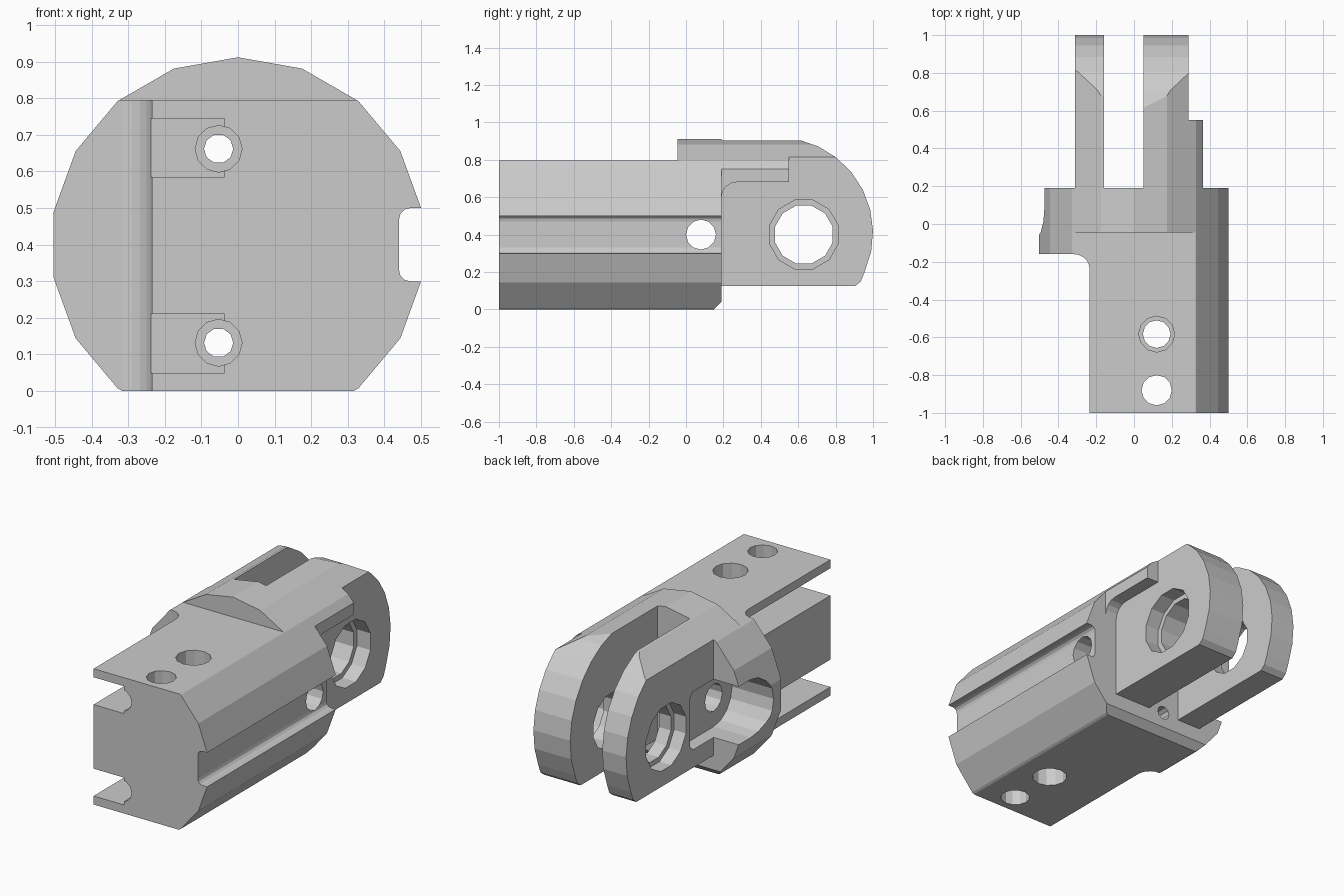
import bpy, bmesh
from math import sin, cos, pi, radians

if "Cube" in bpy.data.objects:
    bpy.data.objects.remove(bpy.data.objects["Cube"])


def circle(cu, cv, r, n=12, start=0.0, sweep=2 * pi):
    """Points on a circle, or on an arc including both ends when sweep is partial."""
    steps = n if abs(sweep - 2 * pi) < 1e-6 else n - 1
    return [(cu + r * cos(start + sweep * i / steps),
             cv + r * sin(start + sweep * i / steps)) for i in range(n)]


def prism(name, pts, axis, lo, hi):
    """Extrude a 2D profile: x takes (y,z), y takes (x,z), z takes (x,y)."""
    place = {'x': lambda u, v, w: (w, u, v),
             'y': lambda u, v, w: (u, w, v),
             'z': lambda u, v, w: (u, v, w)}[axis]
    bm = bmesh.new()
    a = [bm.verts.new(place(u, v, lo)) for u, v in pts]
    b = [bm.verts.new(place(u, v, hi)) for u, v in pts]
    bm.faces.new(a)
    bm.faces.new(b[::-1])
    for i in range(len(pts)):
        j = (i + 1) % len(pts)
        bm.faces.new((a[i], b[i], b[j], a[j]))
    bmesh.ops.recalc_face_normals(bm, faces=bm.faces)
    me = bpy.data.meshes.new(name)
    bm.to_mesh(me)
    bm.free()
    ob = bpy.data.objects.new(name, me)
    bpy.context.collection.objects.link(ob)
    return ob


def rect(u0, u1, v0, v1):
    return [(u0, v0), (u1, v0), (u1, v1), (u0, v1)]


def boolean(target, cutter, op='DIFFERENCE'):
    cutter.hide_render = True
    bpy.context.view_layer.objects.active = target
    mod = target.modifiers.new("cut", 'BOOLEAN')
    mod.operation, mod.object, mod.solver = op, cutter, 'EXACT'
    bpy.ops.object.modifier_apply(modifier=mod.name)
    bpy.data.objects.remove(cutter)


def cut(pts, axis, lo, hi):
    boolean(body, prism("cutter", pts, axis, lo, hi))


# Faceted round bar along y
body = prism("clevis_body", circle(0, 0.4, 0.512, 18, pi / 2), 'y', -1.0, 1.05)

# Side outline: flat shank, raised collar, rounded fork tips
nose = circle(0.49, 0.41, 0.51, 10, radians(-24), radians(114))
side = [(-1.1, 0), (0.15, 0), (0.19, 0.04), (0.19, 0.125), (0.905, 0.125),
        (0.935, 0.15)] + nose + [(-0.045, 0.95), (-0.045, 0.795), (-1.1, 0.795)]
boolean(body, prism("side_outline", side, 'x', -0.7, 0.7), 'INTERSECT')

# Flat left side of the shank with a fillet into the lug
fillet = circle(-0.315, -0.24, 0.08, 6, 0, pi / 2)
cut([(-0.7, -1.1), (-0.235, -1.1)] + fillet + [(-0.7, -0.16)], 'z', -0.1, 1.1)

# Fork gap and outer faces of the prongs
cut(rect(-0.158, 0.05, 0.19, 1.2), 'z', -0.1, 1.1)
cut(rect(-0.7, -0.312, 0.19, 1.2), 'z', -0.1, 1.1)
cut(rect(0.365, 0.7, 0.19, 1.2), 'z', -0.1, 1.1)

# Right prong face, leaving the short ledge near the top
cut([(0.19, 0), (1.2, 0), (1.2, 1.1), (0.55, 1.1), (0.55, 0.68)]
    + circle(0.27, 0.6, 0.08, 5, pi / 2, pi / 2), 'x', 0.288, 0.7)

# Long groove on the right side
cut([(0.7, 0.3), (0.7, 0.5)] + circle(0.47, 0.47, 0.03, 4, pi / 2, pi / 2)
    + circle(0.47, 0.33, 0.03, 4, pi, pi / 2), 'y', -1.1, 0.3)

# Round-ended pocket in the left lug, running into the left prong
cut(circle(0.08, 0.4, 0.17, 9, pi / 2, pi)
    + [(0.38, 0.23), (0.41, 0.26), (0.41, 0.54), (0.38, 0.57)], 'x', -0.7, -0.235)

# Cross hole and stepped pivot holes
cut(circle(0.08, 0.4, 0.08), 'x', -0.7, 0.7)
cut(circle(0.63, 0.4, 0.16, 12, radians(15)), 'x', -0.7, 0.7)
for lo, hi in ((-0.7, -0.235), (0.2, 0.7)):
    cut(circle(0.63, 0.4, 0.19, 12, radians(15)), 'x', lo, hi)

# Side slots with stepped bores running to the fork gap
for slot_z, bore_z in ((0.665, 0.662), (0.13, 0.132)):
    cut(rect(-0.4, -0.037, slot_z - 0.08, slot_z + 0.08), 'y', -1.1, -0.22)
    cut(circle(-0.053, bore_z, 0.064), 'y', -1.1, 0.0)
    cut(circle(-0.053, bore_z, 0.04, 10), 'y', -0.1, 0.3)

# Vertical holes in the shank, one with a narrower neck
cut(circle(0.12, -0.88, 0.08), 'z', -0.1, 1.1)
cut(circle(0.12, -0.583, 0.073), 'z', -0.1, 1.1)
for lo, hi in ((-0.1, 0.25), (0.55, 1.1)):
    cut(circle(0.12, -0.583, 0.095), 'z', lo, hi)
